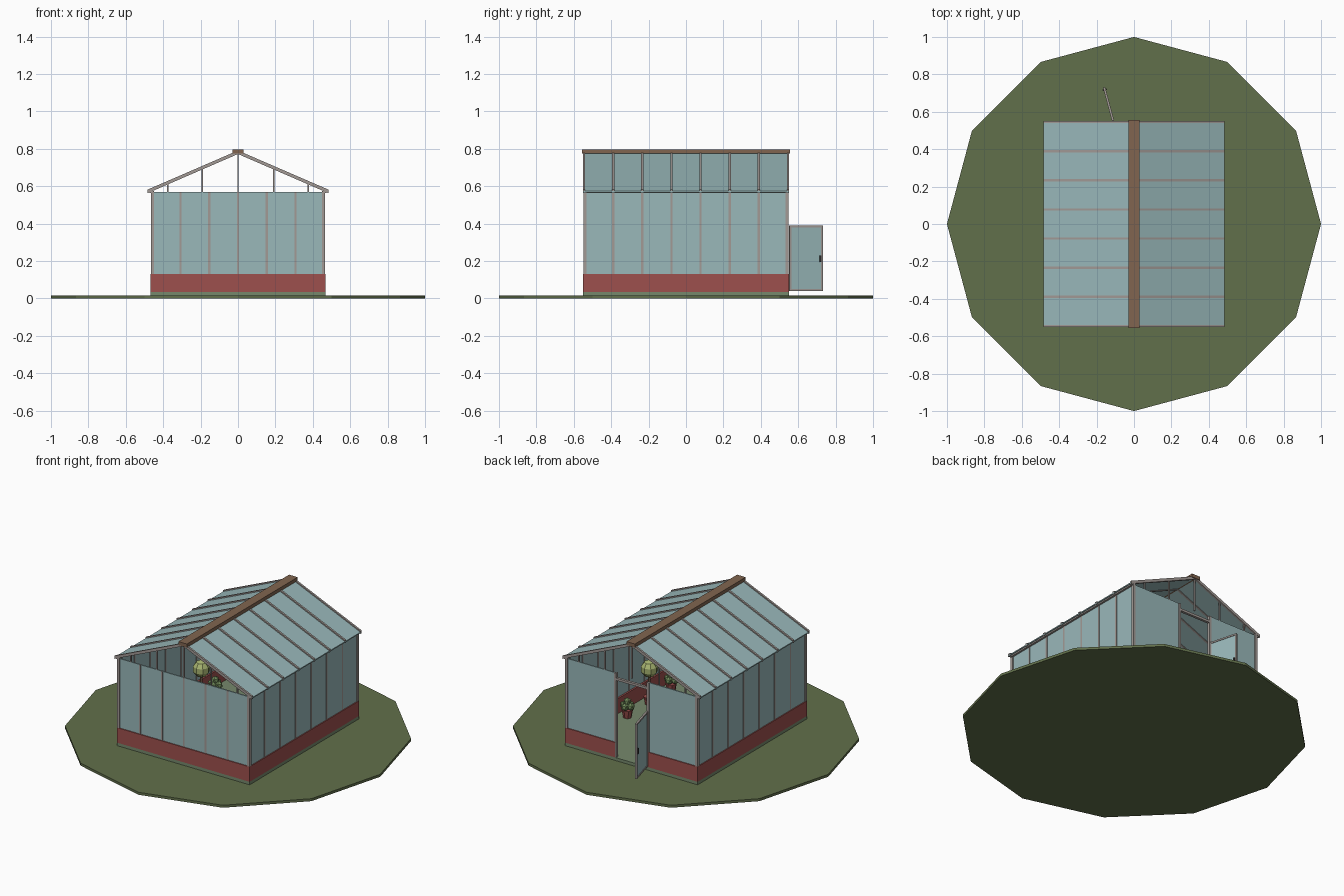
import bpy, bmesh, math
from mathutils import Vector, Matrix

if "Cube" in bpy.data.objects:
    bpy.data.objects.remove(bpy.data.objects["Cube"])


def mat(name, r, g, b):
    m = bpy.data.materials.new(name)
    m.diffuse_color = (r, g, b, 1)
    m.use_nodes = True
    m.node_tree.nodes["Principled BSDF"].inputs["Base Color"].default_value = m.diffuse_color
    return m


GRASS = mat("grass", 0.12, 0.16, 0.07)
SLAB = mat("slab", 0.18, 0.25, 0.15)
BRICK = mat("brick", 0.34, 0.08, 0.075)
GLASS = mat("glass", 0.32, 0.48, 0.49)
FRAME = mat("frame", 0.36, 0.32, 0.30)
WOOD = mat("wood", 0.22, 0.13, 0.08)
DARK = mat("dark", 0.04, 0.04, 0.04)
LEAF = mat("leaf", 0.16, 0.25, 0.10)
LIME = mat("lime_leaf", 0.38, 0.45, 0.16)


def finish(name, bm, material):
    me = bpy.data.meshes.new(name)
    bm.to_mesh(me)
    bm.free()
    ob = bpy.data.objects.new(name, me)
    me.materials.append(material)
    bpy.context.collection.objects.link(ob)
    return ob


def box(name, x0, x1, y0, y1, z0, z1, material):
    bm = bmesh.new()
    bmesh.ops.create_cube(bm, size=1)
    bmesh.ops.scale(bm, vec=(x1 - x0, y1 - y0, z1 - z0), verts=bm.verts)
    bmesh.ops.translate(bm, vec=((x0 + x1) / 2, (y0 + y1) / 2, (z0 + z1) / 2), verts=bm.verts)
    return finish(name, bm, material)


def post(name, x, y, z0, z1, w, material=FRAME):
    return box(name, x - w / 2, x + w / 2, y - w / 2, y + w / 2, z0, z1, material)


def extrude_y(name, pts, y0, y1, material):
    # prism from an x-z outline
    bm = bmesh.new()
    f = bm.faces.new([bm.verts.new((x, y0, z)) for x, z in pts])
    r = bmesh.ops.extrude_face_region(bm, geom=[f])
    vs = [v for v in r["geom"] if isinstance(v, bmesh.types.BMVert)]
    bmesh.ops.translate(bm, vec=(0, y1 - y0, 0), verts=vs)
    bmesh.ops.recalc_face_normals(bm, faces=bm.faces)
    return finish(name, bm, material)


def cone(name, x, y, z0, z1, r0, r1, n, material):
    bm = bmesh.new()
    bmesh.ops.create_cone(bm, cap_ends=True, segments=n, radius1=r0, radius2=r1, depth=z1 - z0)
    bmesh.ops.translate(bm, vec=(x, y, (z0 + z1) / 2), verts=bm.verts)
    return finish(name, bm, material)


# ground disc and floor slab
cone("ground", 0, 0, 0, 0.016, 1, 1, 12, GRASS)
box("floor_slab", -0.467, 0.467, -0.55, 0.55, 0.016, 0.035, SLAB)

# brick plinth, open at the back doorway
X, Y, DOOR = 0.467, 0.55, 0.115
box("front_plinth", -X, X, -Y, -Y + 0.025, 0.035, 0.13, BRICK)
for s, side in ((-1, "left"), (1, "right")):
    a, b = sorted((s * X, s * (X - 0.025)))
    box(side + "_plinth", a, b, -Y + 0.025, Y - 0.025, 0.035, 0.13, BRICK)
    a, b = sorted((s * X, s * DOOR))
    box(side + "_back_plinth", a, b, Y - 0.025, Y, 0.035, 0.13, BRICK)

# glass walls
GX, GY = 0.457, 0.54
box("front_glass", -GX, GX, -GY - 0.004, -GY + 0.004, 0.13, 0.57, GLASS)
for s, side in ((-1, "left"), (1, "right")):
    a, b = sorted((s * GX, s * DOOR))
    box(side + "_back_glass", a, b, GY - 0.004, GY + 0.004, 0.13, 0.57, GLASS)
    box(side + "_glass", s * GX - 0.004, s * GX + 0.004, -GY, GY, 0.13, 0.565, GLASS)

# wall posts
for i in range(1, 6):
    post("front_post", (i - 3) * 0.154, -GY, 0.13, 0.57, 0.012)
bays = [-0.545 + i * 1.09 / 7 for i in range(8)]
for s in (-1, 1):
    for i, y in enumerate(bays):
        corner = i in (0, 7)
        post("corner_post" if corner else "side_post", s * GX, GY * (1 if y > 0 else -1) if corner else y,
             0.13, 0.575, 0.018 if corner else 0.012)
    # eave rail and door jamb
    box("eave_rail", s * 0.465 - 0.008, s * 0.465 + 0.008, -0.548, 0.548, 0.563, 0.575, FRAME)
    post("door_jamb", s * DOOR, GY, 0.035, 0.57, 0.016)
box("door_lintel", -DOOR, DOOR, GY - 0.008, GY + 0.008, 0.525, 0.54, FRAME)

# roof panes and rafters
EX, EZ, RZ = 0.483, 0.567, 0.776
for s, side in ((-1, "left"), (1, "right")):
    extrude_y(side + "_roof_glass",
              [(s * EX, EZ), (0, RZ), (0, RZ + 0.007), (s * EX, EZ + 0.007)], -0.547, 0.547, GLASS)
    for y in bays:
        extrude_y(side + "_rafter",
                  [(s * EX, EZ - 0.004), (0, RZ - 0.004), (0, RZ + 0.015), (s * EX, EZ + 0.015)],
                  y - 0.006, y + 0.006, FRAME)
box("ridge_beam", -0.03, 0.03, -0.556, 0.556, 0.774, 0.796, WOOD)

# gable bars, ends left unglazed
for y in (-GY, GY):
    for x in (-0.375, -0.19, 0, 0.19, 0.375):
        post("gable_bar", x, y, 0.565, RZ - (RZ - EZ) * abs(x) / EX, 0.008)

# open door, hinged on the left jamb
turn = Matrix.Translation((-0.112, 0.552, 0)) @ Matrix.Rotation(math.radians(105), 4, "Z")
W, T = 0.185, 0.006
parts = [
    box("door_pane", 0.01, W - 0.01, -0.003, 0.003, 0.05, 0.38, GLASS),
    box("door_hinge_stile", 0, 0.01, -T, T, 0.04, 0.39, FRAME),
    box("door_outer_stile", W - 0.01, W, -T, T, 0.04, 0.39, FRAME),
    box("door_bottom_rail", 0.01, W - 0.01, -T, T, 0.04, 0.05, FRAME),
    box("door_top_rail", 0.01, W - 0.01, -T, T, 0.38, 0.39, FRAME),
    box("door_handle", W - 0.018, W - 0.010, -0.011, 0.011, 0.195, 0.23, DARK),
]
for p in parts:
    p.matrix_world = turn


# potted plants
def pot(x, y):
    cone("pot", x, y, 0.035, 0.085, 0.024, 0.034, 8, BRICK)


def bush(x, y):
    pot(x, y)
    bm = bmesh.new()
    for k in range(5):
        a = k * math.tau / 4
        c = (x, y, 0.135) if k == 4 else (x + 0.024 * math.cos(a), y + 0.024 * math.sin(a), 0.108)
        bmesh.ops.create_icosphere(bm, subdivisions=1, radius=0.025, matrix=Matrix.Translation(c))
    finish("bush_leaves", bm, LEAF)


def topiary(x, y):
    pot(x, y)
    cone("topiary_stem", x, y, 0.08, 0.23, 0.007, 0.006, 6, WOOD)
    bm = bmesh.new()
    bmesh.ops.create_uvsphere(bm, u_segments=8, v_segments=5, radius=0.052,
                              matrix=Matrix.Translation((x, y, 0.26)))
    finish("topiary_ball", bm, LIME)


for s in (-1, 1):
    topiary(s * 0.37, -s * 0.16)
for x, y in ((0.37, 0.06), (0.37, -0.38), (-0.37, 0.30), (-0.37, -0.06)):
    bush(x, y)
